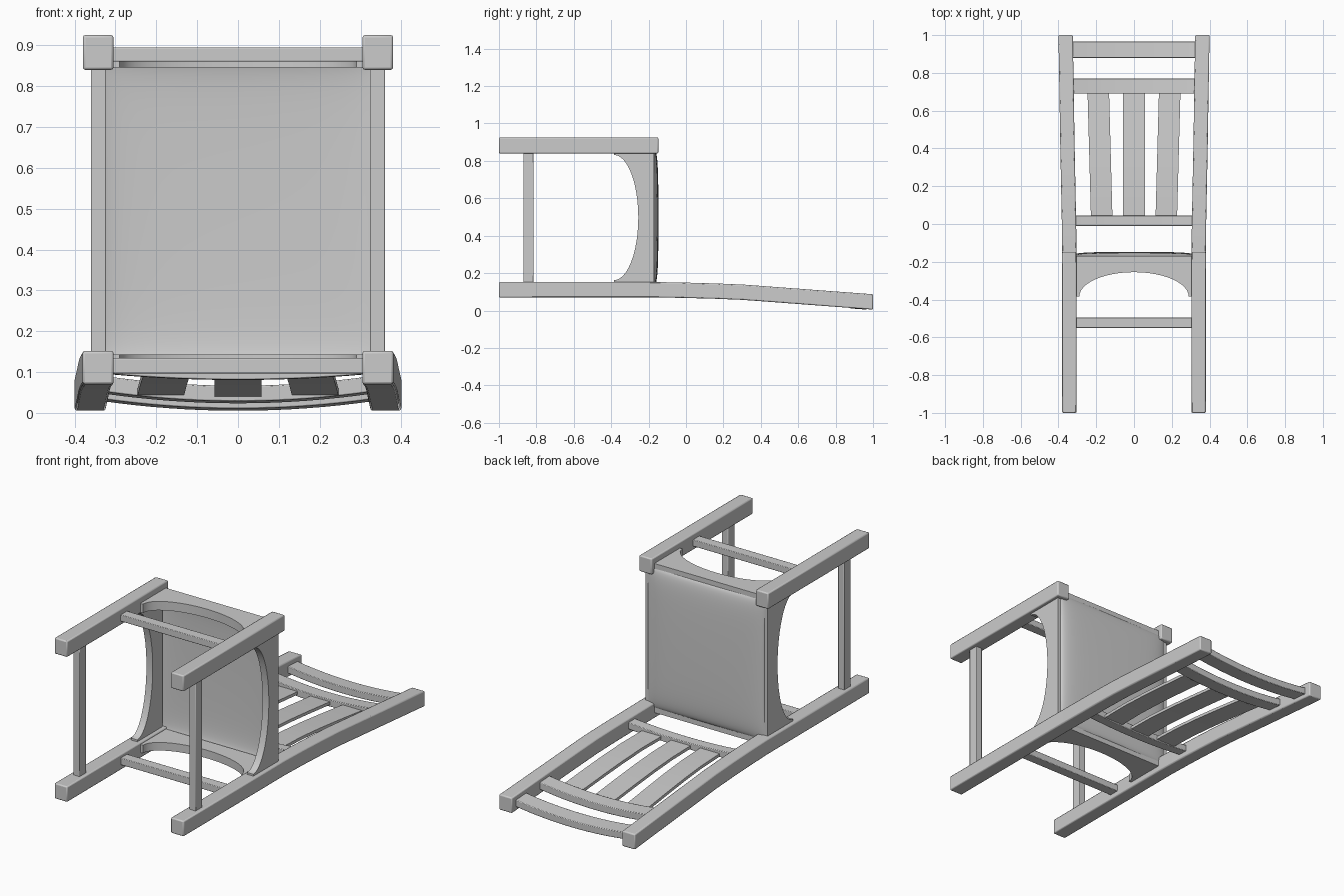
import bpy, bmesh, math

if "Cube" in bpy.data.objects:
    bpy.data.objects.remove(bpy.data.objects["Cube"])


def finish(name, bm, bevel=0.0):
    bmesh.ops.recalc_face_normals(bm, faces=bm.faces)
    mesh = bpy.data.meshes.new(name)
    bm.to_mesh(mesh)
    bm.free()
    ob = bpy.data.objects.new(name, mesh)
    bpy.context.collection.objects.link(ob)
    if bevel:
        mod = ob.modifiers.new("soft_edges", 'BEVEL')
        mod.width, mod.segments, mod.limit_method = bevel, 2, 'ANGLE'
    bpy.ops.object.select_all(action='DESELECT')
    bpy.context.view_layer.objects.active = ob
    ob.select_set(True)
    bpy.ops.object.shade_smooth_by_angle(angle=math.radians(30))
    return ob


def loft(name, sections, bevel=0.0):
    """Skin a list of four-cornered sections and cap both ends."""
    bm = bmesh.new()
    rings = [[bm.verts.new(p) for p in s] for s in sections]
    for a, b in zip(rings, rings[1:]):
        for i in range(4):
            j = (i + 1) % 4
            bm.faces.new((a[i], a[j], b[j], b[i]))
    bm.faces.new(rings[0])
    bm.faces.new(rings[-1][::-1])
    return finish(name, bm, bevel)


def cross_y(x, y, z, hx, hz):
    return [(x - hx, y, z - hz), (x + hx, y, z - hz), (x + hx, y, z + hz), (x - hx, y, z + hz)]


def box(name, x0, x1, y0, y1, z0, z1, bevel=0.003):
    x, z, hx, hz = (x0 + x1) / 2, (z0 + z1) / 2, (x1 - x0) / 2, (z1 - z0) / 2
    return loft(name, [cross_y(x, y, z, hx, hz) for y in (y0, y1)], bevel)


def apron(name, half, arch, top, c0, c1, along_z):
    """Board with an elliptical arch cut from its lower edge."""
    stations = [-half] + [-arch * math.cos(math.pi * i / 24) for i in range(25)] + [half]
    secs = []
    for t in stations:
        low = -0.385 + 0.13 * math.sqrt(max(0, 1 - (t / arch) ** 2))
        ring = [(c0, low), (c1, low), (c1, top), (c0, top)]
        secs.append([(c, y, 0.497 + t) if along_z else (t, y, c) for c, y in ring])
    return loft(name, secs)


def rail(name, y0, y1, half, z_mid, bow, thick, slope):
    """Back rail bowed towards the rear in the middle."""
    secs = []
    for i in range(17):
        x = half * (i / 8 - 1)
        z = z_mid + bow * (x / half) ** 2
        d = slope * (y1 - y0) / 2
        secs.append([(x, y0, z + d), (x, y1, z - d), (x, y1, z - d + thick), (x, y0, z + d + thick)])
    return loft(name, secs, 0.003)


# Legs, side aprons and side stretchers
back_path = [(-1, .3425, .111), (-.15, .3425, .111), (0, .344, .108), (.15, .347, .104),
             (.3, .35, .098), (.45, .353, .087), (.65, .356, .072), (1, .362, .046)]
for s, side in ((-1, "left"), (1, "right")):
    loft("back_leg_" + side, [cross_y(s * x, y, z, .038, .041) for y, x, z in back_path], 0.006)
    xa, xb = sorted((s * .305, s * .38))
    box("front_leg_" + side, xa, xb, -1, -.148, .84, .925, 0.006)
    xa, xb = sorted((s * .323, s * .36))
    apron("side_apron_" + side, .35, .335, -.172, xa, xb, True)
    box("side_stretcher_" + side, xa, xb, -.87, -.815, .145, .85)

# Front and rear aprons and stretchers
for end, z0, z1, s0, s1 in (("front", .846, .893, .86, .895), ("rear", .1, .143, .097, .134)):
    apron(end + "_apron", .31, .29, -.17, z0, z1, False)
    box(end + "_stretcher", -.31, .31, -.55, -.495, s0, s1)

# Softly domed seat panel
bm = bmesh.new()
bmesh.ops.create_grid(bm, x_segments=32, y_segments=32, size=1)
for v in bm.verts:
    u, w = (math.sin(c * math.pi / 2) for c in (v.co.x, v.co.y))
    edge = (1 - u ** 8) * (1 - w ** 8)
    crown = (1 - u * u) * (1 - w * w)
    v.co = (u * .343, -.174 + .016 * edge ** .5 + .011 * crown ** .5, .497 + w * .372)
finish("seat", bm)

# Backrest rails
rail("lower_back_rail", -.01, .045, .315, .081, .014, .035, .02)
rail("middle_back_rail", .69, .77, .33, .026, .024, .038, .07)
rail("top_back_rail", .88, .965, .335, .008, .024, .037, .07)

# Three fanned slats
for n, s in (("left", -1), ("centre", 0), ("right", 1)):
    secs = []
    for y, z in ((.035, .095), (.2, .092), (.35, .082), (.5, .068), (.7, .047)):
        x = s * (.171 + .018 * (y - .035) / .665)
        secs.append(cross_y(x, y, z + .004 * abs(s), .057, .008))
    loft("slat_" + n, secs)
